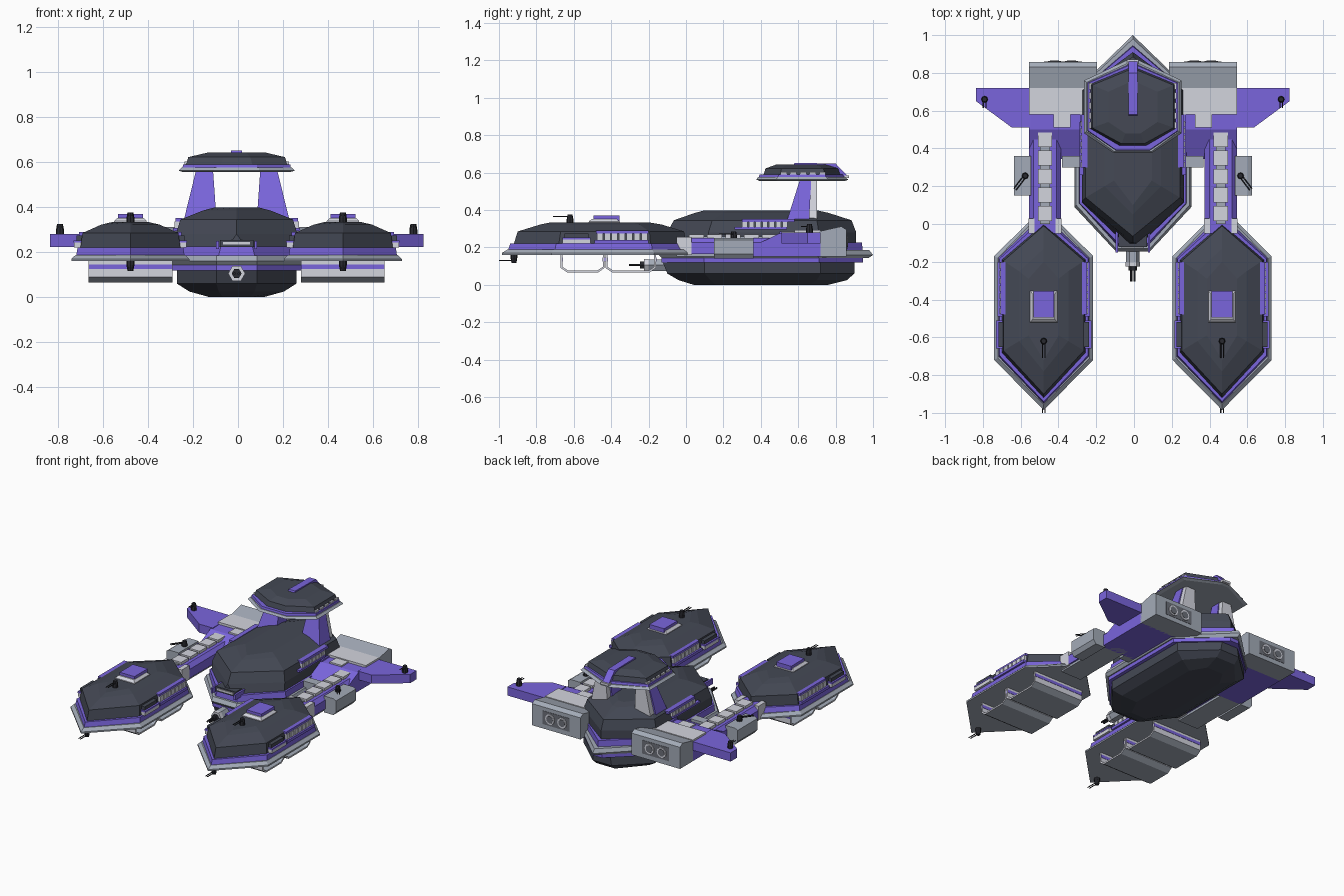
import bpy, bmesh, math
from mathutils import Vector

CX = -0.006  # symmetry plane


def material(name, rgb):
    m = bpy.data.materials.new(name)
    m.diffuse_color = (*rgb, 1)
    return m


DARK = material("charcoal", (0.058, 0.066, 0.090))
PURPLE = material("purple", (0.195, 0.130, 0.720))
LIGHT = material("light grey", (0.65, 0.66, 0.73))
MID = material("mid grey", (0.37, 0.41, 0.48))
SLATE = material("slate grey", (0.15, 0.16, 0.19))
BLACK = material("gunmetal", (0.022, 0.023, 0.030))


def finish(name, bm, mats):
    bmesh.ops.remove_doubles(bm, verts=bm.verts, dist=1e-5)
    bmesh.ops.recalc_face_normals(bm, faces=bm.faces)
    me = bpy.data.meshes.new(name)
    bm.to_mesh(me)
    bm.free()
    for m in mats:
        me.materials.append(m)
    ob = bpy.data.objects.new(name, me)
    bpy.context.collection.objects.link(ob)
    return ob


def loft(name, rings, mat):
    bm = bmesh.new()
    loops = [[bm.verts.new(p) for p in r] for r in rings]
    n = len(loops[0])
    for a, b in zip(loops, loops[1:]):
        for i in range(n):
            bm.faces.new((a[i], a[(i + 1) % n], b[(i + 1) % n], b[i]))
    bm.faces.new(loops[0])
    bm.faces.new(loops[-1])
    return finish(name, bm, [mat])


def hull(name, cx, levels, mat):
    """Stack of long hexagons: z, half width, front tip, shoulders, back tip, tip half widths."""
    rings = []
    for z, w, yf, y1, y2, yb, fw, bw in levels:
        rings.append([(cx - fw, yf, z), (cx + fw, yf, z), (cx + w, y1, z), (cx + w, y2, z),
                      (cx + bw, yb, z), (cx - bw, yb, z), (cx - w, y2, z), (cx - w, y1, z)])
    return loft(name, rings, mat)


def prism(name, pts, axis, a, b, mat):
    def put(p, d):
        return {"x": (d, *p), "y": (p[0], d, p[1]), "z": (*p, d)}[axis]
    return loft(name, [[put(p, a) for p in pts], [put(p, b) for p in pts]], mat)


def box(name, x0, x1, y0, y1, z0, z1, mat):
    return prism(name, [(x0, y0), (x1, y0), (x1, y1), (x0, y1)], "z", z0, z1, mat)


def rod(name, p, q, r, mat, n=8, r2=None):
    p, q = Vector(p), Vector(q)
    rot = (q - p).to_track_quat("Z", "Y")
    ring = lambda c, rr: [c + rot @ Vector((rr * math.cos(t * math.tau / n), rr * math.sin(t * math.tau / n), 0))
                          for t in range(n)]
    return loft(name, [ring(p, r), ring(q, r if r2 is None else r2)], mat)


def turret(name, x, y, z, up=1, ang=0.0, length=0.09):
    rod(name + "_base", (x, y, z), (x, y, z + up * 0.02), 0.018, BLACK)
    rod(name + "_head", (x, y, z + up * 0.018), (x, y, z + up * 0.045), 0.018, BLACK, 8, 0.013)
    d = Vector((math.sin(ang), -math.cos(ang), 0))
    side = Vector((d.y, -d.x, 0)) * 0.007
    for k in (-1, 1):
        c = Vector((x, y, z + up * 0.032)) + side * k
        rod(name + "_barrel", c, c + d * length, 0.003, BLACK, 6)


# ---- main hull
hull("lower_hull", CX, [(0.0, 0.12, 0.04, 0.16, 0.66, 0.76, 0.06, 0.06), (0.025, 0.21, -0.04, 0.13, 0.70, 0.86, 0.08, 0.07),
                        (0.06, 0.265, -0.10, 0.10, 0.72, 0.90, 0.09, 0.07), (0.122, 0.265, -0.125, 0.10, 0.72, 0.90, 0.09, 0.06)], DARK)
hull("lower_trim", CX, [(0.118, 0.288, -0.13, 0.095, 0.71, 0.945, 0.09, 0.03), (0.142, 0.288, -0.13, 0.095, 0.71, 0.945, 0.09, 0.03)], PURPLE)
hull("hull_rim", CX, [(0.142, 0.295, -0.13, 0.10, 0.71, 0.975, 0.09, 0.0), (0.16, 0.31, -0.145, 0.09, 0.70, 1.0, 0.09, 0.0),
                      (0.185, 0.30, -0.13, 0.10, 0.70, 0.98, 0.09, 0.0)], MID)
hull("hull_purple_band", CX, [(0.185, 0.285, -0.115, 0.11, 0.70, 0.945, 0.08, 0.0), (0.225, 0.282, -0.11, 0.11, 0.70, 0.94, 0.07, 0.0)], PURPLE)
hull("upper_hull", CX, [(0.225, 0.27, -0.105, 0.115, 0.71, 0.91, 0.04, 0.0), (0.28, 0.27, -0.10, 0.12, 0.71, 0.91, 0.0, 0.0),
                        (0.345, 0.25, -0.065, 0.14, 0.70, 0.885, 0.0, 0.0), (0.385, 0.15, 0.05, 0.20, 0.64, 0.76, 0.0, 0.02),
                        (0.398, 0.10, 0.10, 0.23, 0.60, 0.70, 0.0, 0.02)], DARK)
# nose bay and nose gun
box("nose_bay", CX - 0.075, CX + 0.075, -0.122, -0.02, 0.222, 0.255, DARK)
box("nose_bay_window", CX - 0.06, CX + 0.06, -0.128, -0.12, 0.234, 0.246, LIGHT)
for k in (-1, 1):
    box("nose_bay_frame", CX + k * 0.085 - 0.006, CX + k * 0.085 + 0.006, -0.15, -0.04, 0.215, 0.25, PURPLE)
    rod("nose_gun", (CX + k * 0.009, -0.24, 0.105), (CX + k * 0.009, -0.305, 0.105), 0.006, BLACK, 6)
rod("nose_mount", (CX, -0.09, 0.105), (CX, -0.20, 0.105), 0.036, MID, 6)
rod("nose_mount_ring", (CX, -0.20, 0.105), (CX, -0.225, 0.105), 0.038, LIGHT, 6)
rod("nose_mount_core", (CX, -0.22, 0.105), (CX, -0.245, 0.105), 0.022, BLACK, 6)

# ---- bridge
hull("bridge_flange", CX, [(0.555, 0.235, 0.395, 0.49, 0.75, 0.85, 0.10, 0.03), (0.562, 0.258, 0.375, 0.48, 0.76, 0.868, 0.10, 0.03),
                           (0.576, 0.245, 0.385, 0.49, 0.75, 0.85, 0.10, 0.03)], MID)
hull("bridge_trim", CX, [(0.576, 0.24, 0.39, 0.492, 0.748, 0.845, 0.09, 0.02), (0.59, 0.238, 0.393, 0.495, 0.745, 0.84, 0.09, 0.02)], PURPLE)
hull("bridge_top", CX, [(0.59, 0.225, 0.415, 0.505, 0.74, 0.825, 0.07, 0.02), (0.622, 0.215, 0.425, 0.51, 0.735, 0.815, 0.06, 0.02),
                        (0.642, 0.13, 0.48, 0.54, 0.70, 0.75, 0.04, 0.02)], DARK)
prism("bridge_fin", [(0.57, 0.63), (0.58, 0.652), (0.80, 0.648), (0.86, 0.585), (0.82, 0.58)], "x", CX - 0.024, CX + 0.024, PURPLE)
box("bridge_tail_light", CX - 0.03, CX + 0.03, 0.845, 0.872, 0.57, 0.585, LIGHT)

for s, side in ((-1, "left"), (1, "right")):
    X = lambda v: CX + s * v

    def sbox(name, x0, x1, *rest):
        return box(side + "_" + name, X(x0), X(x1), *rest)

    # bridge struts: purple leading part, light grey trailing part
    quad = lambda x0, x1, y0, y1, z: [(X(x0), y0, z), (X(x1), y0, z), (X(x1), y1, z), (X(x0), y1, z)]
    loft(side + "_strut", [quad(0.085, 0.25, 0.52, 0.655, 0.28), quad(0.105, 0.18, 0.61, 0.67, 0.565)], PURPLE)
    loft(side + "_strut_back", [quad(0.10, 0.235, 0.655, 0.70, 0.28), quad(0.11, 0.175, 0.665, 0.70, 0.565)], LIGHT)
    sbox("strut_shoulder", 0.2, 0.28, 0.50, 0.77, 0.22, 0.285, PURPLE)
    for i in range(5):
        y = 0.522 + i * 0.052
        sbox("bridge_side_window", 0.215, 0.232, y - 0.017, y + 0.017, 0.59, 0.602, LIGHT)
    # hull side galleries
    sbox("hull_gallery", 0.24, 0.272, 0.30, 0.58, 0.335, 0.352, PURPLE)
    sbox("hull_gallery_sill", 0.25, 0.282, 0.26, 0.54, 0.295, 0.308, PURPLE)
    for i in range(7):
        sbox("hull_window", 0.25, 0.276, 0.30 + i * 0.036, 0.328 + i * 0.036, 0.308, 0.335, LIGHT)

    # ---- wing
    prism(side + "_wing_root", [(0.345, 0.15), (0.345, 0.20), (0.50, 0.275), (0.72, 0.28), (0.72, 0.15)], "x", X(0.2), X(0.55), PURPLE)
    outline = [(0.54, 0.51), (0.64, 0.51), (0.83, 0.65), (0.83, 0.72), (0.54, 0.72)]
    prism(side + "_wing_tip", [(X(x), y) for x, y in outline], "z", 0.222, 0.28, PURPLE)
    sbox("wing_fillet", 0.28, 0.375, 0.30, 0.36, 0.15, 0.225, MID)
    turret(side + "_wing_gun", X(0.785), 0.66, 0.28, 1, 0, 0.045)
    # engine block with twin nozzles
    prism(side + "_engine", [(0.71, 0.15), (0.71, 0.285), (0.83, 0.312), (0.858, 0.295), (0.858, 0.15)], "x", X(0.19), X(0.55), MID)
    sbox("engine_cover", 0.21, 0.55, 0.58, 0.72, 0.20, 0.292, LIGHT)
    sbox("engine_cover_tab", 0.33, 0.42, 0.51, 0.59, 0.24, 0.285, LIGHT)
    sbox("nozzle_panel", 0.27, 0.47, 0.853, 0.86, 0.18, 0.27, SLATE)
    for dx in (-0.045, 0.045):
        rod(side + "_nozzle", (X(0.37 + dx), 0.85, 0.225), (X(0.37 + dx), 0.864, 0.225), 0.038, LIGHT, 12, 0.034)
        rod(side + "_nozzle_core", (X(0.37 + dx), 0.85, 0.225), (X(0.37 + dx), 0.866, 0.225), 0.024, SLATE, 12)

    # ---- arm
    P = 0.465
    prof = [(-0.085, 0.165), (0.085, 0.165), (0.085, 0.225), (0.06, 0.25), (-0.06, 0.25), (-0.085, 0.225)]
    prism(side + "_arm", [(X(P + x), z) for x, z in prof], "y", -0.05, 0.50, PURPLE)
    sbox("arm_keel", P - 0.075, P + 0.075, -0.05, 0.40, 0.15, 0.17, MID)
    for dx in (-0.072, 0.072):
        sbox("arm_collar", P + dx - 0.016, P + dx + 0.016, -0.05, 0.03, 0.16, 0.255, LIGHT)
    sbox("arm_spine", P - 0.026, P + 0.026, 0.0, 0.48, 0.245, 0.258, MID)
    for i in range(5):
        y = 0.055 + i * 0.098
        sbox("arm_plate", P - 0.038, P + 0.038, y - 0.04, y + 0.04, 0.245, 0.268, LIGHT)
    # outboard gun box
    prism(side + "_gun_box", [(X(0.54), 0.14), (X(0.61), 0.14), (X(0.63), 0.165), (X(0.63), 0.24), (X(0.61), 0.25), (X(0.54), 0.25)],
          "y", 0.15, 0.36, MID)
    turret(side + "_arm_gun", X(0.57), 0.255, 0.24, 1, s * 0.65, 0.09)

    # ---- forward pod
    cx = X(0.472)
    hull(side + "_pod_rim", cx, [(0.16, 0.262, -0.985, -0.72, -0.17, 0.03, 0.0, 0.06), (0.17, 0.262, -0.985, -0.72, -0.17, 0.03, 0.0, 0.06),
                                 (0.188, 0.243, -0.955, -0.71, -0.18, 0.02, 0.0, 0.05)], MID)
    hull(side + "_pod_band", cx, [(0.188, 0.24, -0.95, -0.70, -0.18, 0.02, 0.0, 0.03), (0.22, 0.235, -0.94, -0.695, -0.185, 0.01, 0.0, 0.02)], PURPLE)
    hull(side + "_pod_top", cx, [(0.22, 0.222, -0.92, -0.68, -0.19, 0.0, 0.0, 0.0), (0.285, 0.213, -0.90, -0.67, -0.195, -0.01, 0.0, 0.0),
                                 (0.322, 0.13, -0.78, -0.62, -0.25, -0.13, 0.0, 0.0), (0.334, 0.08, -0.72, -0.59, -0.29, -0.2, 0.0, 0.0)], DARK)
    # deck house
    loft(side + "_deck_house", [[(cx + a * w, -0.437 + b * w * 1.15, z) for a, b in ((-1, -1), (1, -1), (1, 1), (-1, 1))]
                                for z, w in ((0.32, 0.074), (0.338, 0.072), (0.352, 0.058))], LIGHT)
    box(side + "_deck_house_roof", cx - 0.055, cx + 0.055, -0.495, -0.355, 0.342, 0.37, PURPLE)
    turret(side + "_pod_gun", cx, -0.62, 0.332)
    turret(side + "_pod_chin_gun", cx, -0.92, 0.162, -1, 0, 0.08)
    # side galleries with windows
    for k in (-1, 1):
        g = lambda n, a, b, *r: box(side + "_pod_" + n, cx + k * a, cx + k * b, *r)
        g("gallery", 0.19, 0.228, -0.48, -0.20, 0.275, 0.29, PURPLE)
        g("gallery_sill", 0.20, 0.245, -0.49, -0.20, 0.222, 0.24, PURPLE)
        g("dock", 0.20, 0.25, -0.66, -0.51, 0.22, 0.242, LIGHT)
        g("dock_band", 0.20, 0.252, -0.66, -0.51, 0.242, 0.252, PURPLE)
        g("dock_roof", 0.20, 0.24, -0.65, -0.52, 0.252, 0.275, DARK)
        for i in range(7):
            g("window", 0.20, 0.234, -0.477 + i * 0.04, -0.445 + i * 0.04, 0.24, 0.275, LIGHT)
    # open-sided hangar troughs below: thin U sections running across the pod, pale cut ends and walls
    for y0, y1 in ((-0.67, -0.435), (-0.43, -0.16)):
        outer = [(y0, 0.162), (y0, 0.09), (y0 + 0.035, 0.066), (y1 - 0.035, 0.066), (y1, 0.09), (y1, 0.162)]
        inner = [(y1 - 0.01, 0.162), (y1 - 0.01, 0.096), (y1 - 0.04, 0.076), (y0 + 0.04, 0.076), (y0 + 0.01, 0.096), (y0 + 0.01, 0.162)]
        trough = prism(side + "_hangar", outer + inner, "x", cx - 0.186, cx + 0.186, MID)
        trough.data.materials.append(LIGHT)
        for f in trough.data.polygons:
            f.material_index = int(abs(f.normal.x) > 0.9 or abs(f.normal.y) > 0.9)
        for y in (y0, y1 - 0.01):
            box(side + "_hangar_stripe", cx - 0.185, cx + 0.185, y - 0.002, y + 0.012, 0.125, 0.145, PURPLE)
